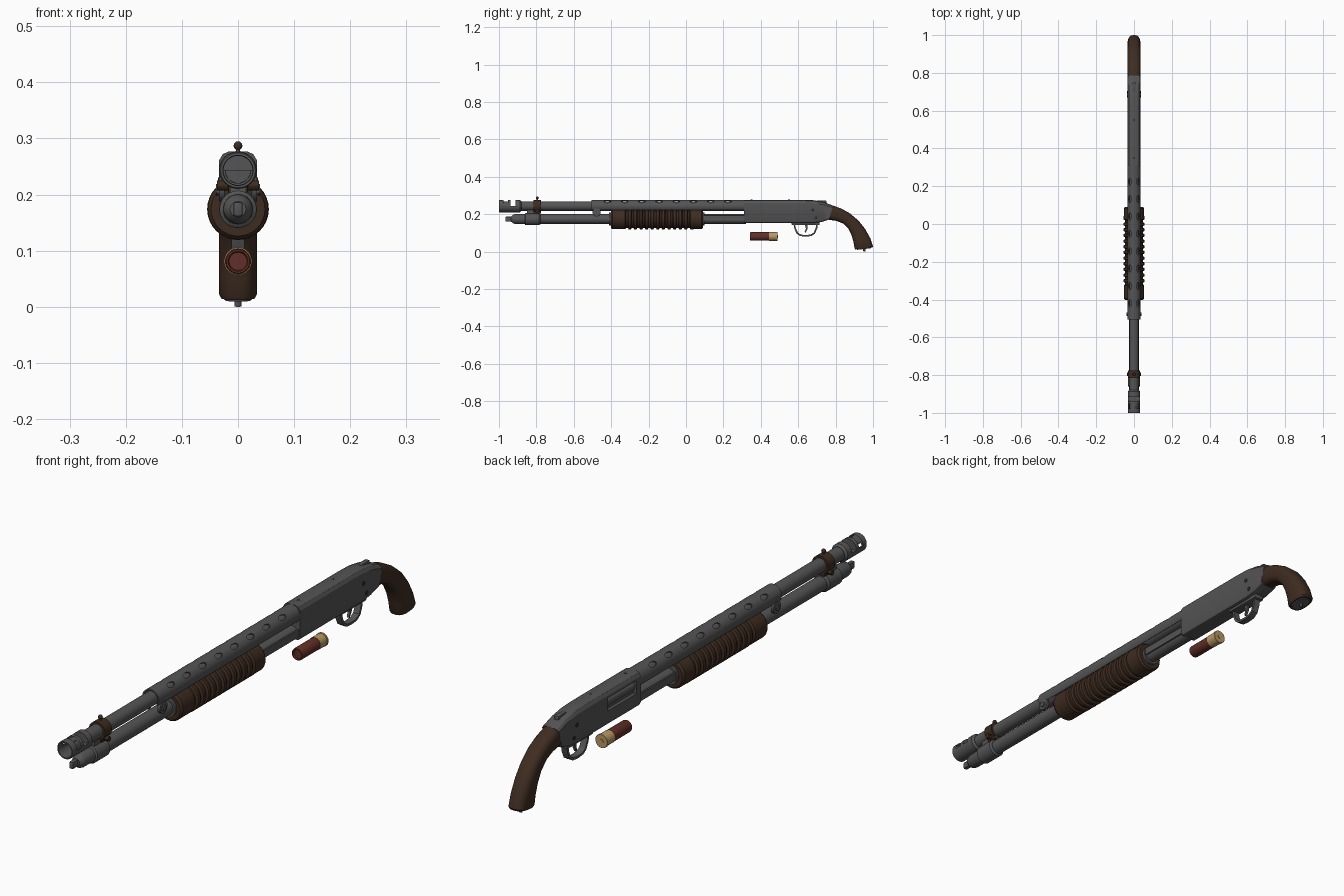
import bpy, bmesh, math
from mathutils import Matrix, Vector

if "Cube" in bpy.data.objects:
    bpy.data.objects.remove(bpy.data.objects["Cube"])


def material(name, rgb):
    m = bpy.data.materials.new(name)
    m.diffuse_color = (*rgb, 1)
    m.use_nodes = True
    m.node_tree.nodes["Principled BSDF"].inputs["Base Color"].default_value = m.diffuse_color
    return m


STEEL = material("gunmetal grey", (0.09, 0.09, 0.09))
WOOD = material("dark brown", (0.048, 0.025, 0.015))
RED = material("shell red", (0.12, 0.028, 0.02))
BRASS = material("brass", (0.48, 0.32, 0.13))
DARK = material("dark steel", (0.025, 0.025, 0.025))


def finish(bm, name, mat):
    bmesh.ops.recalc_face_normals(bm, faces=bm.faces)
    me = bpy.data.meshes.new(name)
    bm.to_mesh(me)
    bm.free()
    ob = bpy.data.objects.new(name, me)
    bpy.context.collection.objects.link(ob)
    if mat:
        me.materials.append(mat)
    return ob


def skin(rings, name, mat, caps=True):
    """Bridge closed rings of points, optionally capping both ends."""
    bm = bmesh.new()
    vs = [[bm.verts.new(p) for p in r] for r in rings]
    n = len(vs[0])
    for a, b in zip(vs, vs[1:]):
        for i in range(n):
            j = (i + 1) % n
            bm.faces.new((a[i], a[j], b[j], b[i]))
    if caps:
        bm.faces.new(vs[0])
        bm.faces.new(vs[-1])
    return finish(bm, name, mat)


def lathe(name, mat, z, profile, n=32):
    """Turn (y, radius) points about a lengthwise axis at height z."""
    circle = [2 * math.pi * i / n for i in range(n)]
    return skin([[(r * math.cos(a), y, z + r * math.sin(a)) for a in circle]
                 for y, r in profile], name, mat)


def loft(name, mat, shape, sections):
    """Sections are (upper yz, lower yz, half width); shape is (u, v) in -1..1, 0..1."""
    return skin([[(u * w, l[0] + (t[0] - l[0]) * v, l[1] + (t[1] - l[1]) * v)
                  for u, v in shape] for t, l, w in sections], name, mat)


def box(name, mat, lo, hi, bevel=0):
    bm = bmesh.new()
    bmesh.ops.create_cube(bm, size=1)
    for v in bm.verts:
        v.co = [a + (b - a) * (c + 0.5) for a, b, c in zip(lo, hi, v.co)]
    if bevel:
        bmesh.ops.bevel(bm, geom=bm.edges[:], offset=bevel, segments=2,
                        profile=0.5, affect='EDGES')
    return finish(bm, name, mat)


def rod(name, mat, p, q, r, n=16):
    p, q = Vector(p), Vector(q)
    d = q - p
    bm = bmesh.new()
    bmesh.ops.create_cone(bm, cap_ends=True, segments=n, radius1=r, radius2=r, depth=d.length)
    bm.transform(Matrix.Translation((p + q) / 2) @ d.to_track_quat('Z', 'Y').to_matrix().to_4x4())
    return finish(bm, name, mat)


def cut(ob, cutter):
    mod = ob.modifiers.new("cut", 'BOOLEAN')
    mod.operation, mod.solver, mod.object = 'DIFFERENCE', 'EXACT', cutter
    bpy.context.view_layer.objects.active = ob
    bpy.ops.object.modifier_apply(modifier=mod.name)
    bpy.data.objects.remove(cutter)


BZ, MZ = 0.243, 0.174       # barrel and magazine axis heights

# Barrel and slotted muzzle brake
lathe("barrel", STEEL, BZ, [(-0.89, 0.025), (0.32, 0.025)])
brake = lathe("muzzle_brake", STEEL, BZ, [
    (-0.88, 0.022), (-1, 0.027), (-1, 0.031), (-0.997, 0.033), (-0.888, 0.033), (-0.88, 0.026)])
bore = lathe("bore", None, BZ, [(-1.02, 0.026), (-0.9, 0.026)])
cut(brake, bore)
for y0, y1 in ((-0.976, -0.953), (-0.938, -0.912)):
    cut(brake, box("slot", None, (-0.06, y0, BZ), (0.06, y1, 0.3)))

# Perforated heat shield: open arc with slots in two rows
arc = [math.radians(-35 + 250 * i / 32) for i in range(33)]
ring = [(0.034, a) for a in arc] + [(0.029, a) for a in reversed(arc)]
shield = skin([[(r * math.cos(a), y, BZ + r * math.sin(a)) for r, a in ring]
               for y in (-0.505, 0.315)], "heat_shield", STEEL)
bm = bmesh.new()
for side in (-1, 1):
    for i in range(8):
        m = (Matrix.Translation((0, -0.42 + 0.092 * i, BZ))
             @ Matrix.Rotation(side * math.radians(42), 4, 'Y')
             @ Matrix.Translation((0, 0, 0.035)) @ Matrix.Diagonal((0.6, 1.2, 1, 1)))
        bmesh.ops.create_cone(bm, cap_ends=True, segments=16, radius1=0.016,
                              radius2=0.016, depth=0.03, matrix=m)
cut(shield, finish(bm, "slots", None))

# Shield clamp tabs and screws
for s in (-1, 1):
    rod("shield_tab", STEEL, (s * 0.024, -0.478, 0.21), (s * 0.034, -0.478, 0.21), 0.022, 20)
    rod("shield_screw", STEEL, (s * 0.034, -0.478, 0.208), (s * 0.039, -0.478, 0.208), 0.011, 6)

# Magazine tube, cap, barrel lug and sling loop
lathe("magazine_tube", STEEL, MZ, [(-0.87, 0.026), (0.32, 0.026)])
lathe("magazine_cap", STEEL, MZ, [
    (-0.935, 0.014), (-0.925, 0.023), (-0.915, 0.026), (-0.862, 0.027),
    (-0.858, 0.033), (-0.785, 0.033), (-0.778, 0.027)])
box("barrel_lug", STEEL, (-0.014, -0.85, 0.19), (0.014, -0.785, 0.23))
loop = box("sling_loop", STEEL, (-0.008, -0.965, 0.161), (0.008, -0.925, 0.187), 0.004)
cut(loop, rod("hole", None, (-0.05, -0.95, MZ), (0.05, -0.95, MZ), 0.007))

# Front sight clamp, post and bead
lathe("sight_clamp", WOOD, BZ, [(-0.815, 0.025), (-0.815, 0.033), (-0.775, 0.033), (-0.775, 0.025)])
box("sight_clamp_foot", WOOD, (-0.018, -0.815, 0.203), (0.018, -0.775, 0.225), 0.003)
for s in (-1, 1):
    rod("clamp_screw", WOOD, (s * 0.01, -0.795, 0.216), (s * 0.037, -0.795, 0.216), 0.009, 12)
rod("sight_post", STEEL, (0, -0.795, 0.27), (0, -0.795, 0.287), 0.004, 10)
bm = bmesh.new()
bmesh.ops.create_uvsphere(bm, u_segments=14, v_segments=8, radius=0.008,
                          matrix=Matrix.Translation((0, -0.795, 0.287)))
finish(bm, "sight_bead", WOOD)

# Ribbed pump handle
pump = [(-0.402, 0.03), (-0.402, 0.048), (-0.394, 0.054), (-0.325, 0.054)]
for i in range(12):
    y = -0.32 + 0.03 * i
    pump += [(y, 0.047), (y + 0.009, 0.047), (y + 0.013, 0.055), (y + 0.026, 0.055)]
pump += [(0.045, 0.054), (0.082, 0.054), (0.09, 0.048), (0.09, 0.03)]
lathe("pump_handle", WOOD, MZ, pump)
lathe("pump_collar", STEEL, MZ, [(-0.412, 0.026), (-0.412, 0.034), (0.1, 0.034), (0.1, 0.026)])
for s in (-1, 1):
    box("action_bar", STEEL, (s * 0.024, 0.08, 0.165), (s * 0.03, 0.33, 0.192))

# Receiver with chamfered edges
half = [(0.48, 1), (0.8, 0.96), (1, 0.87), (1, 0.1), (0.85, 0.02), (0.65, 0)]
octagon = half + [(-u, v) for u, v in reversed(half)]
receiver = loft("receiver", STEEL, octagon, [
    ((0.31, 0.277), (0.31, 0.152), 0.034), ((0.62, 0.277), (0.62, 0.152), 0.034),
    ((0.68, 0.275), (0.675, 0.152), 0.034), ((0.735, 0.265), (0.725, 0.158), 0.034),
    ((0.786, 0.246), (0.765, 0.171), 0.034)])
cut(receiver, box("port", None, (-0.05, 0.335, 0.205), (-0.022, 0.5, 0.252)))
rod("bolt", STEEL, (-0.012, 0.335, 0.229), (-0.012, 0.5, 0.229), 0.017)
box("tang_safety", STEEL, (-0.009, 0.70, 0.255), (0.009, 0.75, 0.273), 0.003)
for y, z in ((0.678, 0.222), (0.695, 0.18)):
    rod("receiver_pin", DARK, (-0.036, y, z), (0.036, y, z), 0.008)
for y in (0.35, 0.55):
    rod("top_screw", DARK, (0, y, 0.27), (0, y, 0.278), 0.005, 10)

# Curved pistol grip with end plate and stud
oval = []
for i in range(28):
    c, s = math.cos(math.tau * i / 28), math.sin(math.tau * i / 28)
    oval.append((math.copysign(abs(c) ** 0.75, c), 0.5 + 0.5 * math.copysign(abs(s) ** 0.75, s)))
loft("pistol_grip", WOOD, oval, [
    ((0.784, 0.247), (0.764, 0.170), 0.034), ((0.83, 0.230), (0.805, 0.164), 0.034),
    ((0.875, 0.205), (0.84, 0.150), 0.034), ((0.92, 0.168), (0.868, 0.122), 0.034),
    ((0.957, 0.122), (0.885, 0.088), 0.034), ((0.985, 0.072), (0.896, 0.05), 0.034),
    ((1.0, 0.029), (0.901, 0.018), 0.034), ((0.997, 0.022), (0.905, 0.012), 0.031)])
loft("grip_end_plate", STEEL, oval, [
    ((0.99, 0.022), (0.912, 0.013), 0.026), ((0.988, 0.018), (0.914, 0.009), 0.024)])
rod("grip_stud", STEEL, (0, 0.952, 0.02), (0, 0.954, 0.0005), 0.006, 12)

# Trigger guard and trigger
square = [(1, 0), (1, 1), (-1, 1), (-1, 0)]
guard = []
for p in ((0.572, 0.158), (0.580, 0.12), (0.592, 0.095), (0.61, 0.083), (0.64, 0.080),
          (0.67, 0.083), (0.69, 0.096), (0.702, 0.125), (0.706, 0.158)):
    p = Vector(p)
    guard.append((p, p + (Vector((0.64, 0.13)) - p).normalized() * 0.009, 0.012))
loft("trigger_guard", STEEL, square, guard)
box("guard_base", STEEL, (-0.02, 0.565, 0.142), (0.02, 0.715, 0.16), 0.003)
loft("trigger", STEEL, square, [
    ((0.65, 0.15), (0.635, 0.15), 0.006), ((0.651, 0.125), (0.641, 0.122), 0.005),
    ((0.64, 0.102), (0.634, 0.105), 0.004)])

# Loose shotgun shell
lathe("shell_case", RED, 0.081, [
    (0.346, 0.016), (0.341, 0.018), (0.341, 0.021), (0.346, 0.0225), (0.45, 0.0225)], 24)
lathe("shell_base", BRASS, 0.081, [
    (0.444, 0.0225), (0.444, 0.0235), (0.481, 0.0235), (0.482, 0.025), (0.488, 0.025), (0.489, 0.024)], 24)
rod("shell_primer", BRASS, (0, 0.48, 0.081), (0, 0.491, 0.081), 0.008)

# Smooth round surfaces while keeping hard edges
bpy.ops.object.select_all(action='SELECT')
bpy.ops.object.shade_smooth_by_angle(angle=math.radians(30))
